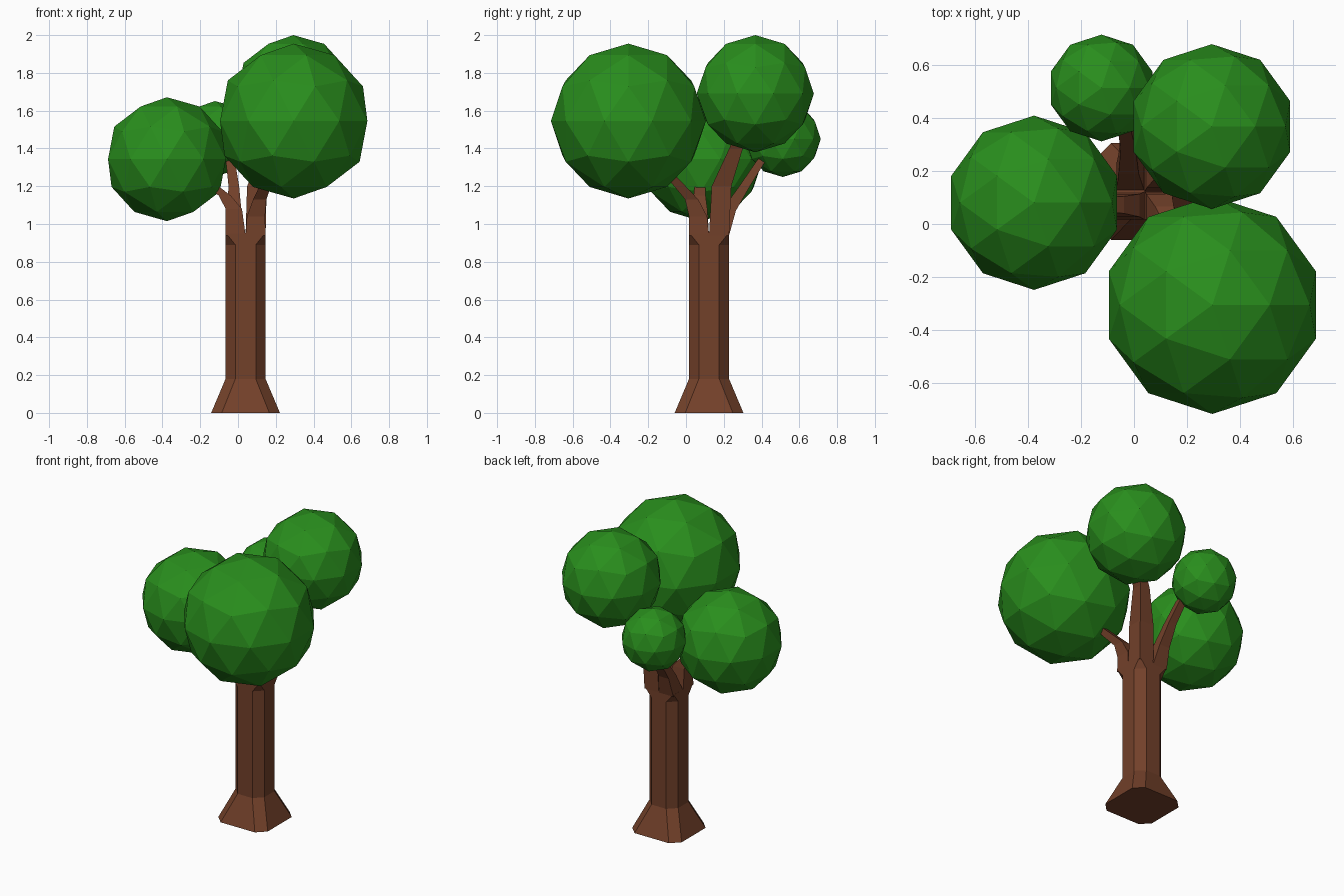
import bpy, bmesh

if "Cube" in bpy.data.objects:
    bpy.data.objects.remove(bpy.data.objects["Cube"])


def material(name, color):
    m = bpy.data.materials.new(name)
    m.diffuse_color = color
    m.use_nodes = True
    m.node_tree.nodes["Principled BSDF"].inputs["Base Color"].default_value = m.diffuse_color
    return m


bark = material("bark", (0.17, 0.052, 0.023, 1))
leaf = material("leaf", (0.022, 0.27, 0.012, 1))


def ring(x, y, z, half, chamfer):
    """Horizontal square ring, with corners cut when chamfer is set."""
    pts = []
    for sx, sy in ((1, 1), (-1, 1), (-1, -1), (1, -1)):
        c = half - chamfer
        pair = [(half * sx, c * sy), (c * sx, half * sy)]
        if sx * sy < 0:
            pair.reverse()
        pts += pair if chamfer else pair[:1]
    return [(x + px, y + py, z) for px, py in pts]


def loft(name, rings):
    bm = bmesh.new()
    loops = [[bm.verts.new(p) for p in r] for r in rings]
    n = len(loops[0])
    for a, b in zip(loops, loops[1:]):
        for i in range(n):
            j = (i + 1) % n
            bm.faces.new((a[i], a[j], b[j], b[i]))
    bm.faces.new(loops[0][::-1])
    bm.faces.new(loops[-1])
    bmesh.ops.recalc_face_normals(bm, faces=bm.faces)
    mesh = bpy.data.meshes.new(name)
    bm.to_mesh(mesh)
    bm.free()
    mesh.materials.append(bark)
    obj = bpy.data.objects.new(name, mesh)
    bpy.context.collection.objects.link(obj)


# Trunk with flared foot
CX, CY = 0.04, 0.122
loft("trunk", [ring(CX, CY, z, h, c) for z, h, c in (
    (0, 0.182, 0.056), (0.18, 0.106, 0.052), (0.89, 0.106, 0.052), (0.95, 0.106, 0.004))])

# Four branches, one from each quarter of the trunk top: x, y, z, half width
branches = {
    "branch_front_right": [(0.093, 0.069, 0.94, 0.053), (0.095, 0.064, 1.04, 0.048),
                           (0.115, 0.03, 1.13, 0.035), (0.19, -0.13, 1.31, 0.024)],
    "branch_back_right": [(0.093, 0.175, 0.94, 0.053), (0.10, 0.188, 1.2, 0.052),
                          (0.165, 0.265, 1.4, 0.036), (0.20, 0.29, 1.47, 0.03)],
    "branch_back_left": [(-0.013, 0.175, 0.94, 0.053), (-0.02, 0.226, 1.07, 0.038),
                         (-0.022, 0.31, 1.2, 0.028), (-0.04, 0.395, 1.33, 0.024),
                         (-0.08, 0.46, 1.42, 0.02)],
    "branch_front_left": [(-0.013, 0.069, 0.94, 0.053), (-0.022, 0.07, 1.08, 0.043),
                          (-0.07, 0.072, 1.15, 0.032), (-0.18, 0.075, 1.24, 0.025)],
}
for name, path in branches.items():
    loft(name, [ring(x, y, z, h, 0) for x, y, z, h in path])

# Faceted leaf balls: x, y, z, radius
crowns = {
    "foliage_front_right": (0.295, -0.305, 1.545, 0.41),
    "foliage_left": (-0.376, 0.08, 1.343, 0.328),
    "foliage_back_right": (0.293, 0.367, 1.69, 0.31),
    "foliage_back_left": (-0.122, 0.512, 1.45, 0.201),
}
for name, (x, y, z, r) in crowns.items():
    bpy.ops.mesh.primitive_ico_sphere_add(subdivisions=2, radius=r, location=(x, y, z))
    ball = bpy.context.object
    ball.name = name
    ball.data.materials.append(leaf)
